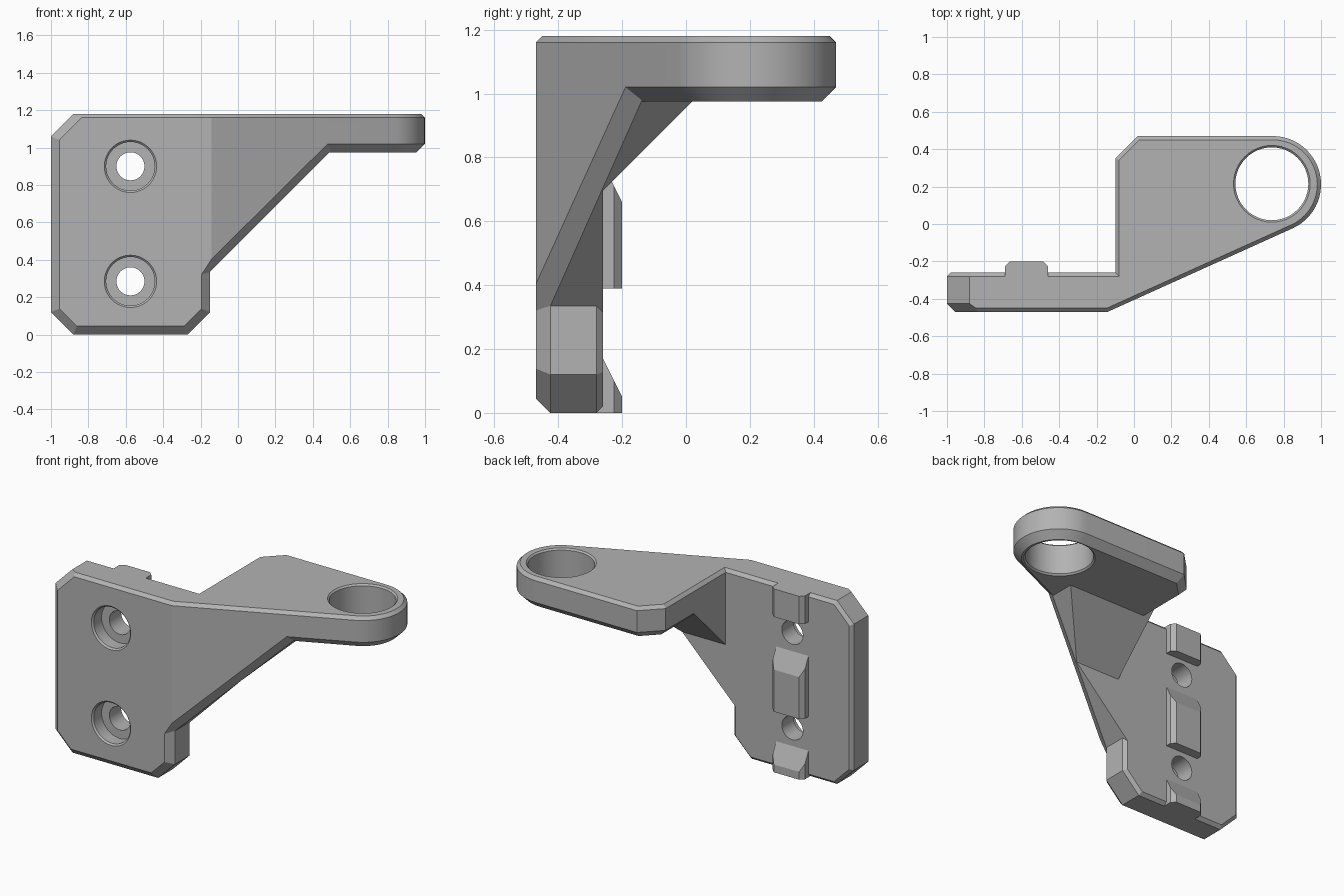
import bpy, bmesh
from math import cos, sin, pi, radians
from mathutils import Vector as V

cube = bpy.data.objects.get("Cube")
if cube:
    bpy.data.objects.remove(cube, do_unlink=True)

grey = bpy.data.materials.new("plain_grey")
grey.use_nodes = True
grey.diffuse_color = (0.45, 0.45, 0.45, 1)
grey.node_tree.nodes["Principled BSDF"].inputs["Base Color"].default_value = grey.diffuse_color

BIG, SMALL = 0.045, 0.02            # chamfer sizes
FRONT, BACK, TOP = -0.47, -0.26, 1.18
ARM_LOW, ARM_LEFT = 0.975, -0.1


def finish(name, bm):
    bmesh.ops.recalc_face_normals(bm, faces=bm.faces)
    mesh = bpy.data.meshes.new(name)
    bm.to_mesh(mesh)
    bm.free()
    mesh.materials.append(grey)
    ob = bpy.data.objects.new(name, mesh)
    bpy.context.collection.objects.link(ob)
    return ob


def carve(name, low, high, planes):
    """A box trimmed by planes given as (point, outward normal)."""
    bm = bmesh.new()
    bmesh.ops.create_cube(bm, size=1)
    low, high = V(low), V(high)
    for v in bm.verts:
        v.co = (low + high) / 2 + v.co * (high - low)
    for point, normal in planes:
        bmesh.ops.bisect_plane(bm, geom=bm.verts[:] + bm.edges[:] + bm.faces[:], dist=1e-5,
                               plane_co=V(point), plane_no=V(normal).normalized(), clear_outer=True)
        rim = [e for e in bm.edges if e.is_boundary]
        if rim:
            bmesh.ops.holes_fill(bm, edges=rim, sides=0)
    return finish(name, bm)


def edge_planes(outline, place, low, high, low_chamfer, high_chamfer):
    """Side and chamfer planes for a convex counter-clockwise outline."""
    axis = place(0, 0, 1)
    planes = []
    for i, (a, b) in enumerate(zip(outline, outline[1:] + outline[:1])):
        n = place(b[1] - a[1], a[0] - b[0], 0).normalized()
        planes += [(place(*a, low), n),
                   (place(*a, low + low_chamfer(i)), n - axis),
                   (place(*a, high - high_chamfer), n + axis)]
    return planes


def drill(name, centre, along_y, profile):
    """Turned cutter from (position, radius) pairs."""
    bm = bmesh.new()
    rings, count = [], 48
    for t, r in profile:
        ring = []
        for k in range(count):
            u, w = r * cos(2 * pi * k / count), r * sin(2 * pi * k / count)
            p = (centre[0] + u, t, centre[1] + w) if along_y else (centre[0] + u, centre[1] + w, t)
            ring.append(bm.verts.new(p))
        rings.append(ring)
    for r0, r1 in zip(rings, rings[1:]):
        for k in range(count):
            j = (k + 1) % count
            bm.faces.new((r0[k], r0[j], r1[j], r1[k]))
    bm.faces.new(rings[0])
    bm.faces.new(rings[-1])
    ob = finish(name, bm)
    ob.hide_render = True
    return ob


def combine(body, other, operation):
    mod = body.modifiers.new("combine", "BOOLEAN")
    mod.operation, mod.solver, mod.object = operation, "EXACT", other
    bpy.context.view_layer.objects.active = body
    bpy.ops.object.modifier_apply(modifier=mod.name)
    bpy.data.objects.remove(other, do_unlink=True)


# Mounting plate with chamfered corners
plate_outline = [(-0.88, 0), (-0.27, 0), (-0.15, 0.12), (-0.15, TOP), (-0.88, TOP), (-1, 1.06), (-1, 0.12)]
body = carve("bracket", (-1, FRONT, 0), (-0.15, BACK, TOP), edge_planes(
    plate_outline, lambda u, v, w: V((u, w, v)), FRONT, BACK,
    lambda i: SMALL if i == 3 else BIG, SMALL))

# Arm ending in a round eye
eye, radius = V((0.742, 0.212)), 0.258
tilt = radians(-65.7)
arc = [tilt + (pi / 2 - tilt) * k / 28 for k in range(29)]
slant_n = V((cos(tilt), sin(tilt), 0))
slant_p = V((*eye, 0)) + slant_n * radius
slant_y = lambda x: slant_p.y - (x - slant_p.x) * slant_n.x / slant_n.y
arm_outline = [(ARM_LEFT, slant_y(ARM_LEFT))]
arm_outline += [(eye.x + radius * cos(a), eye.y + radius * sin(a)) for a in arc]
arm_outline += [(0.02, 0.47), (ARM_LEFT, 0.35)]
arm = carve("arm", (ARM_LEFT, FRONT, ARM_LOW), (1, 0.47, TOP), edge_planes(
    arm_outline, lambda u, v, w: V((u, v, w)), ARM_LOW, TOP, lambda i: BIG, SMALL))

# Planes shared by the web and the gusset: slanted front, sloping underside, chamfer between
p1 = V((-0.15, slant_y(-0.15), 0.395))
p2 = V((0.48, slant_y(0.48), 1.02))
p3 = V((0.49, slant_y(0.49) + BIG, ARM_LOW))
chamfer_n = (p2 - p1).cross(p3 - p1)
if chamfer_n.z > 0:
    chamfer_n.negate()
shared = [(slant_p, slant_n), ((0, 0, 0.485), (1, 0, -1)), (p1, chamfer_n)]

# Web joining plate and arm
up = V((0, 0, 1))
web = carve("web", (-0.3, FRONT, 0.15), (0.6, BACK, TOP), shared + [
    (slant_p + up * (TOP - SMALL), slant_n + up),
    ((0, FRONT, TOP - SMALL), (0, -1, 1)),
    ((0, BACK, TOP - SMALL), (0, 1, 1))])

# Gusset under the arm
gusset = carve("gusset", (ARM_LEFT, -0.4, 0.4), (0.8, 0.3, 1.1),
               shared + [((0, 0, 0.955), (0, 1, -1))])

# Locating lugs on the back
lugs = []
left, right, out = -0.69, -0.46, -0.2
for name, low, high, ramp in (("lower_lug", 0, 0.3, 0.05), ("middle_lug", 0.39, 0.9, 0.66),
                              ("upper_lug", 1.0, TOP, None)):
    cuts = [((left, out - 0.025, 0), (-1, 1, 0)), ((right, out - 0.025, 0), (1, 1, 0))]
    if ramp is not None:
        cuts.append(((0, out, ramp), (0, 2, 1)))
    lugs.append(carve(name, (left, -0.32, low), (right, out, high), cuts))

for part in [web, arm, gusset] + lugs:
    combine(body, part, "UNION")

# Counterbored screw holes and the eye bore
for z in (0.285, 0.9):
    combine(body, drill("screw_cutter", (-0.575, z), True, [
        (-0.48, 0.15), (-0.46, 0.13), (-0.38, 0.13), (-0.38, 0.075), (-0.1, 0.075)]), "DIFFERENCE")
combine(body, drill("eye_cutter", (0.737, 0.215), False, [
    (0.965, 0.215), (0.985, 0.195), (1.17, 0.195), (1.19, 0.215)]), "DIFFERENCE")

# Smooth round walls, crisp edges
bpy.ops.object.select_all(action="DESELECT")
body.select_set(True)
bpy.context.view_layer.objects.active = body
bpy.ops.object.shade_smooth_by_angle(angle=radians(20))
